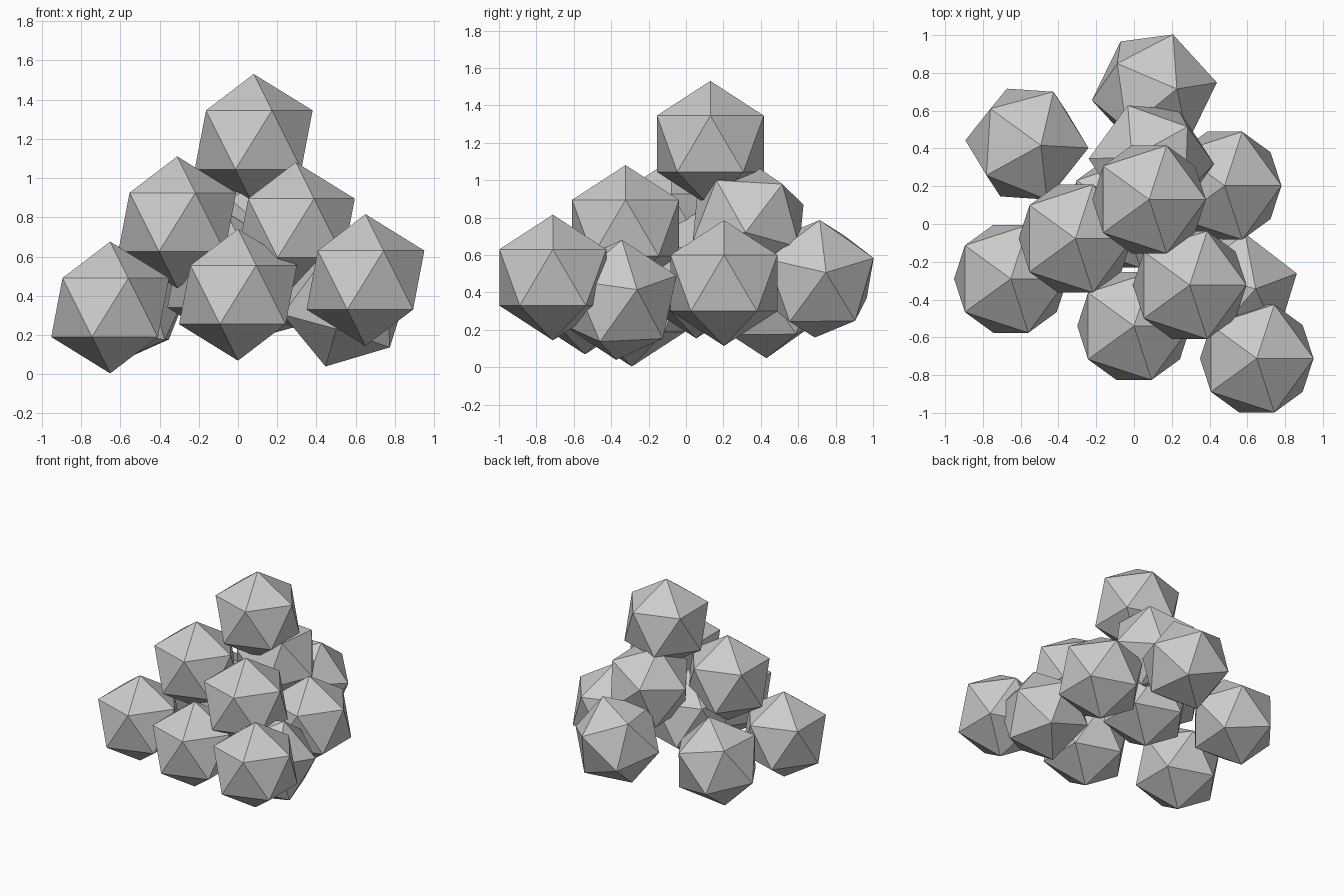
import bpy
from mathutils import Vector, Matrix

if "Cube" in bpy.data.objects:
    bpy.data.objects.remove(bpy.data.objects["Cube"])

R = 0.336  # radius of every ball


def frame(a, b):
    # orthonormal frame from two neighbouring corner directions
    a = Vector(a).normalized()
    n = a.cross(Vector(b)).normalized()
    return Matrix((a, n, a.cross(n))).transposed()


BASE = frame((0, 0, 1), (0.894, 0, 0.447))


def ball(name, loc, corners=None):
    bpy.ops.mesh.primitive_ico_sphere_add(subdivisions=1, radius=R)
    ob = bpy.context.object
    ob.name = name
    m = Matrix.Identity(3)
    if corners:
        m = frame(*corners) @ BASE.transposed()
    ob.matrix_world = Matrix.Translation(loc) @ m.to_4x4()
    return ob


# upright balls: top, middle layer, bottom layer
upright = [
    ("top_ball", (0.08, 0.13, 1.195)),
    ("middle_ball_left", (-0.31, -0.077, 0.775)),
    ("middle_ball_right", (0.295, -0.323, 0.745)),
    ("base_ball_front_right", (0.65, -0.712, 0.48)),
    ("base_ball_front", (0.0, -0.54, 0.405)),
    ("base_ball_left", (-0.652, -0.29, 0.34)),
    ("base_ball_right", (0.48, 0.203, 0.45)),
    ("base_ball_centre", (-0.06, 0.055, 0.49)),
]
for name, loc in upright:
    ball(name, loc)

# tilted balls: two neighbouring corner directions fix the rotation
tilted = [
    ("middle_ball_back", (0.092, 0.332, 0.772),
     ((0.985, -0.04, -0.15), (0.53, 0.56, 0.64))),
    ("base_ball_back", (0.108, 0.702, 0.473),
     ((0.985, 0.14, 0.10), (0.36, 0.04, 0.932))),
    ("base_ball_back_left", (-0.567, 0.423, 0.376),
     ((0.22, -0.02, 0.975), (0.96, -0.06, 0.24))),
    ("base_ball_side", (0.545, -0.358, 0.36),
     ((0.92, 0.28, 0.16), (0.28, 0.04, 0.96))),
]
for name, loc, corners in tilted:
    ball(name, loc, corners)
